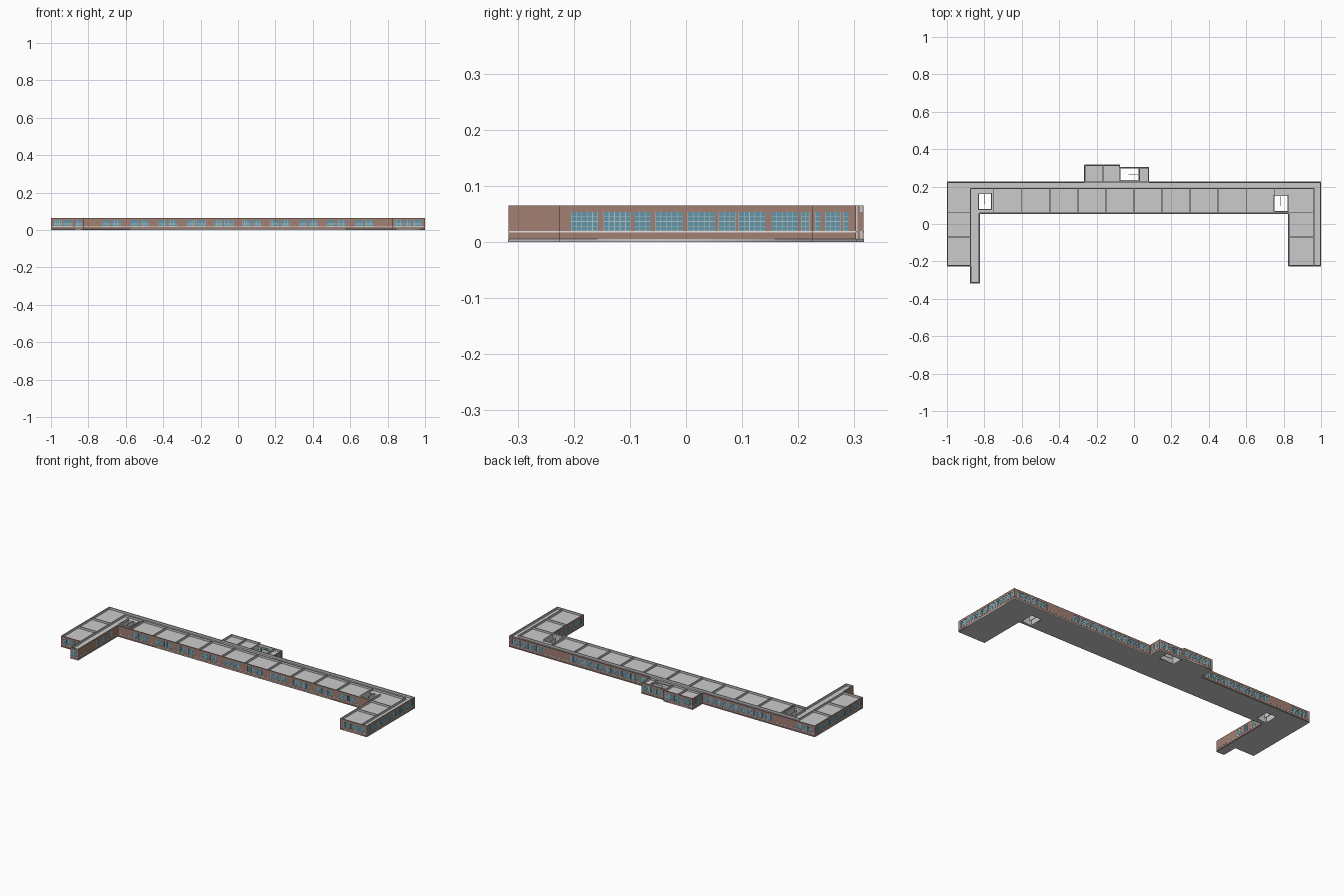
import bpy, bmesh
from mathutils import Vector, Matrix

if "Cube" in bpy.data.objects:
    bpy.data.objects.remove(bpy.data.objects["Cube"])

TOP, SILL, HEAD, CEIL = 0.065, 0.0195, 0.0535, 0.053


def material(name, rgb):
    m = bpy.data.materials.new(name)
    m.diffuse_color = (*rgb, 1)
    m.use_nodes = True
    m.node_tree.nodes["Principled BSDF"].inputs["Base Color"].default_value = m.diffuse_color
    return m


brick = material("brick", (0.36, 0.21, 0.17))
glass = material("glass", (0.13, 0.30, 0.38))
frame = material("frame", (0.42, 0.55, 0.58))
white = material("pale_stone", (0.8, 0.78, 0.75))
parts = {}


def box(part, lo, hi, mat=Matrix()):
    """Add a box between two corners to the named part."""
    bm = parts.setdefault(part, bmesh.new())
    lo, hi = Vector(lo), Vector(hi)
    size = hi - lo
    m = mat @ Matrix.Translation((lo + hi) / 2) @ Matrix.Diagonal((*size, 1))
    bmesh.ops.create_cube(bm, size=1, matrix=m)


def rect(x0, x1, y0, y1):
    return [(x0, y0), (x1, y0), (x1, y1), (x0, y1)]


def inset(pts, d):
    """Offset an axis-aligned counter-clockwise outline inwards."""
    out = []
    for i, p in enumerate(pts):
        p, a, b = Vector(p), Vector(pts[i - 1]), Vector(pts[(i + 1) % len(pts)])
        u, v = (p - a).normalized(), (b - p).normalized()
        out.append(p + d * Vector((-u.y - v.y, u.x + v.x)))
    return out


def plate(name, loops, z0, z1):
    """Flat slab filled between an outline and its holes."""
    cu = bpy.data.curves.new(name, 'CURVE')
    cu.dimensions, cu.fill_mode = '2D', 'BOTH'
    cu.extrude = (z1 - z0) / 2
    for pts in loops:
        s = cu.splines.new('POLY')
        s.points.add(len(pts) - 1)
        for q, p in zip(s.points, pts):
            q.co = (p[0], p[1], 0, 1)
        s.use_cyclic_u = True
    ob = bpy.data.objects.new(name, cu)
    bpy.context.collection.objects.link(ob)
    ob.location.z = (z0 + z1) / 2
    bpy.ops.object.select_all(action='DESELECT')
    ob.select_set(True)
    bpy.context.view_layer.objects.active = ob
    bpy.ops.object.convert(target='MESH')


def window(m, a, b):
    """Glass pane with a grid of glazing bars."""
    box("window_glass", (a, 0.0012, SILL), (b, 0.002, HEAD), m)
    n = max(1, round((b - a) / 0.0098))
    w = 0.0005
    for i in range(n + 1):
        x = a + (b - a) * i / n
        box("window_bars", (x - w, 0.0006, SILL), (x + w, 0.0024, HEAD), m)
    for i in range(5):
        z = SILL + (HEAD - SILL) * i / 4
        box("window_bars", (a, 0.0007, z - w), (b, 0.0023, z + w), m)


def outer_wall(p, q, spans):
    """Two-leaf wall from p to q with window openings and a sill band."""
    p, q = Vector((*p, 0)), Vector((*q, 0))
    u = (q - p).normalized()
    L = (q - p).length
    m = Matrix.Translation(p) @ Matrix(((u.x, -u.y, 0, 0), (u.y, u.x, 0, 0), (0, 0, 1, 0), (0, 0, 0, 1)))
    axis = 0 if abs(u.x) > 0.5 else 1
    s = sorted(tuple(sorted(abs(v - p[axis]) for v in ab)) for ab in spans)
    for part, y0, y1 in (("brick_walls", 0, 0.002), ("inner_wall_lining", 0.002, 0.006)):
        if not s:
            box(part, (0, y0, 0.003), (L, y1, TOP), m)
            continue
        box(part, (0, y0, 0.003), (L, y1, SILL), m)
        box(part, (0, y0, HEAD), (L, y1, TOP), m)
        x = 0
        for a, b in s + [(L, L)]:
            if a - x > 1e-5:
                box(part, (x, y0, SILL), (a, y1, HEAD), m)
            x = b
    for a, b in s:
        window(m, a, b)
    if s:
        box("sill_band", (0, -0.001, 0.0172), (L, 0.001, 0.0195), m)


def run(a, b, w=0.049, gap=0.009):
    """Even row of windows between two coordinates."""
    n = max(1, round((b - a + gap) / (w + gap)))
    step = (b - a + gap) / n
    return [(a + i * step, a + (i + 1) * step - gap) for i in range(n)]


# Building footprint, counter-clockwise, and stair openings
outline = [(-1, -.225), (-.875, -.225), (-.875, -.3165), (-.825, -.3165),
           (-.825, .055), (.825, .055), (.825, -.225), (1, -.225),
           (1, .225), (.08, .225), (.08, .303), (-.075, .303),
           (-.075, .3165), (-.265, .3165), (-.265, .225), (-1, .225)]
stairs = [(-.83, -.765, .08, .16), (.75, .82, .07, .15), (-.075, .025, .235, .297)]
holes = [rect(*s) for s in stairs]

# Window spans of each wall, in world coordinates
side = [(-.205, -.157), (-.147, -.098), (-.092, -.063), (-.055, -.006), (.003, .052),
        (.058, .088), (.094, .142), (.152, .2), (.205, .22)]
court = []
for i in range(10):
    c = -.675 + .15 * i
    court += [(c - .05, c - .006), (c + .004, c + .05)]
spans = {0: run(-.985, -.89), 2: [(-.868, -.834)], 3: run(-.15, 0, .04, .03), 4: court,
         5: run(-.2, .03, .045, .02), 6: [(.84, .885), (.895, .925), (.935, .985)],
         7: side, 8: run(.78, .98) + run(.1, .6), 9: [(.23, .24), (.248, .275), (.28, .29)],
         10: run(-.06, .07), 12: run(-.255, -.085), 13: run(.237, .305, .03),
         14: run(-.72, -.285) + run(-.98, -.88), 15: side}
for i, p in enumerate(outline):
    outer_wall(p, outline[(i + 1) % len(outline)], spans.get(i, []))

# Floor slab and suspended ceiling
plate("floor_slab", [inset(outline, -0.0006)] + holes, 0, 0.005)
plate("ceiling", [inset(outline, 0.003)] + holes, CEIL - 0.001, CEIL)


# Room partitions
def partition(x0, y0, x1, y1, t=0.0025):
    box("partitions", (min(x0, x1) - t, min(y0, y1) - t, 0.004),
        (max(x0, x1) + t, max(y0, y1) + t, TOP - 0.0004))


partition(-.87, .19, .96, .19)            # main corridor
for i in range(11):
    partition(-.75 + .15 * i, .06, -.75 + .15 * i, .19)
partition(-.875, -.225, -.875, .19)       # left wing corridor
partition(.962, -.22, .962, .19)          # right wing corridor
for y in (-.07, .06):
    partition(-.995, y, -.875, y)
    partition(.83, y, .962, y)
partition(-.26, .225, .075, .225)         # rear block
partition(-.165, .225, -.165, .312)
partition(-.075, .225, -.075, .303)
partition(.03, .225, .03, .3)

# Stairwell enclosures and dividing rails
for x0, x1, y0, y1 in stairs[:2]:
    t = 0.003
    partition(x0 - t, y0 - t, x0 - t, y1 + t, 0.002)
    partition(x1 + t, y0 - t, x1 + t, y1 + t, 0.002)
    partition(x0 - t, y0 - t, x1 + t, y0 - t, 0.002)
    xm = (x0 + x1) / 2
    box("stair_rails", (xm - .0015, y1 - .055, .004), (xm + .0015, y1 + .002, .06))
box("stair_rails", (-.03, .2645, .004), (.027, .2675, .06))

# Turn collected parts into objects
mats = {"brick_walls": brick, "window_glass": glass, "window_bars": frame, "sill_band": white}
for name, bm in parts.items():
    me = bpy.data.meshes.new(name)
    bm.to_mesh(me)
    bm.free()
    if name in mats:
        me.materials.append(mats[name])
    bpy.context.collection.objects.link(bpy.data.objects.new(name, me))
